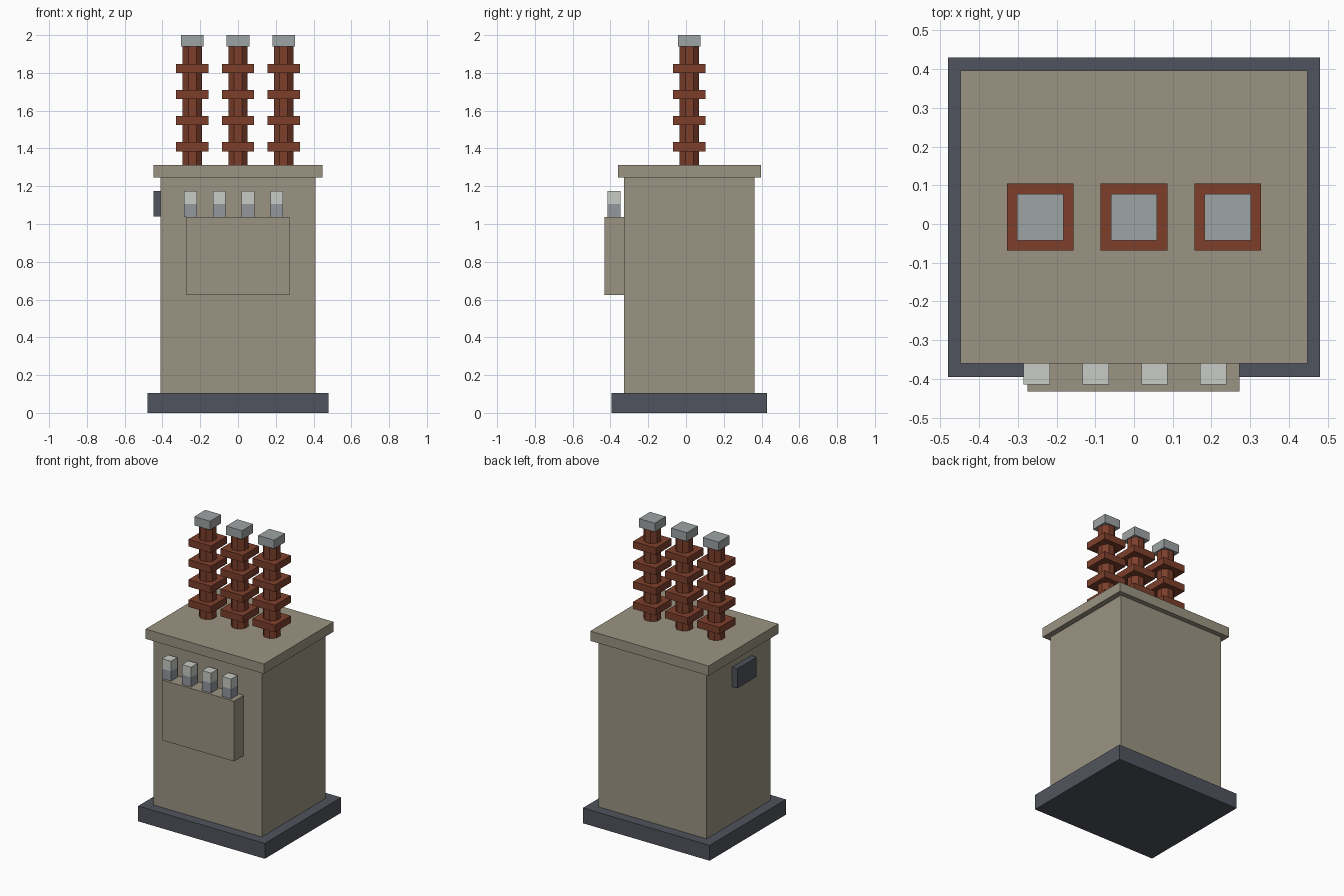
import bpy, math

if "Cube" in bpy.data.objects:
    bpy.data.objects.remove(bpy.data.objects["Cube"], do_unlink=True)


def material(name, rgb):
    lin = [((c / 255 + 0.055) / 1.055) ** 2.4 for c in rgb]
    m = bpy.data.materials.new(name)
    m.use_nodes = True
    m.diffuse_color = (*lin, 1)
    m.node_tree.nodes["Principled BSDF"].inputs["Base Color"].default_value = (*lin, 1)
    return m


TAN = material("tan_paint", (155, 148, 130))
DARK = material("dark_slate", (80, 84, 93))
BROWN = material("brown_porcelain", (125, 63, 43))
STEEL = material("steel_grey", (158, 163, 164))
GREY = material("socket_grey", (147, 151, 158))
PALE = material("pale_cap", (200, 203, 197))


def finish(name, mat):
    ob = bpy.context.object
    ob.name = ob.data.name = name
    ob.data.materials.append(mat)
    return ob


def box(name, x, y, z, mat):
    """Box from (min, max) ranges on each axis."""
    bpy.ops.mesh.primitive_cube_add(size=1, location=[sum(r) / 2 for r in (x, y, z)])
    ob = finish(name, mat)
    size = [r[1] - r[0] for r in (x, y, z)]
    for v in ob.data.vertices:
        v.co = [c * s for c, s in zip(v.co, size)]
    return ob


def around(c, half):
    return (c - half, c + half)


# Plinth, tank and lid
box("base_plinth", (-0.48, 0.48), (-0.395, 0.43), (0, 0.105), DARK)
box("tank_body", (-0.41, 0.41), (-0.328, 0.362), (0.105, 1.245), TAN)
box("tank_lid", (-0.448, 0.448), (-0.36, 0.396), (1.245, 1.312), TAN)

# Control box on the front, name plate on the right side
box("control_box", (-0.275, 0.273), (-0.432, -0.328), (0.625, 1.038), TAN)
box("side_plate", (-0.448, -0.41), (-0.125, 0.085), (1.04, 1.175), DARK)

# Row of four terminals on the control box
for i in range(4):
    x, y = around(-0.251 + 0.152 * i, 0.034), around(-0.381, 0.034)
    box(f"terminal_socket_{i + 1}", x, y, (1.038, 1.105), GREY)
    box(f"terminal_cap_{i + 1}", x, y, (1.105, 1.174), PALE)

# Three ribbed bushings on the lid
for i in range(3):
    x, y = 0.242 * (i - 1), 0.018
    bpy.ops.mesh.primitive_cylinder_add(
        vertices=8, radius=0.0515 / math.cos(math.pi / 8), depth=0.63,
        location=(x, y, 1.627), rotation=(0, 0, math.pi / 8))
    finish(f"bushing_core_{i + 1}", BROWN)
    for j in range(4):
        box(f"bushing_rib_{i + 1}_{j + 1}", around(x, 0.086), around(y, 0.086),
            around(1.409 + 0.138 * j, 0.024), BROWN)
    box(f"bushing_cap_{i + 1}", around(x, 0.06), around(y, 0.06), (1.94, 2.0), STEEL)
